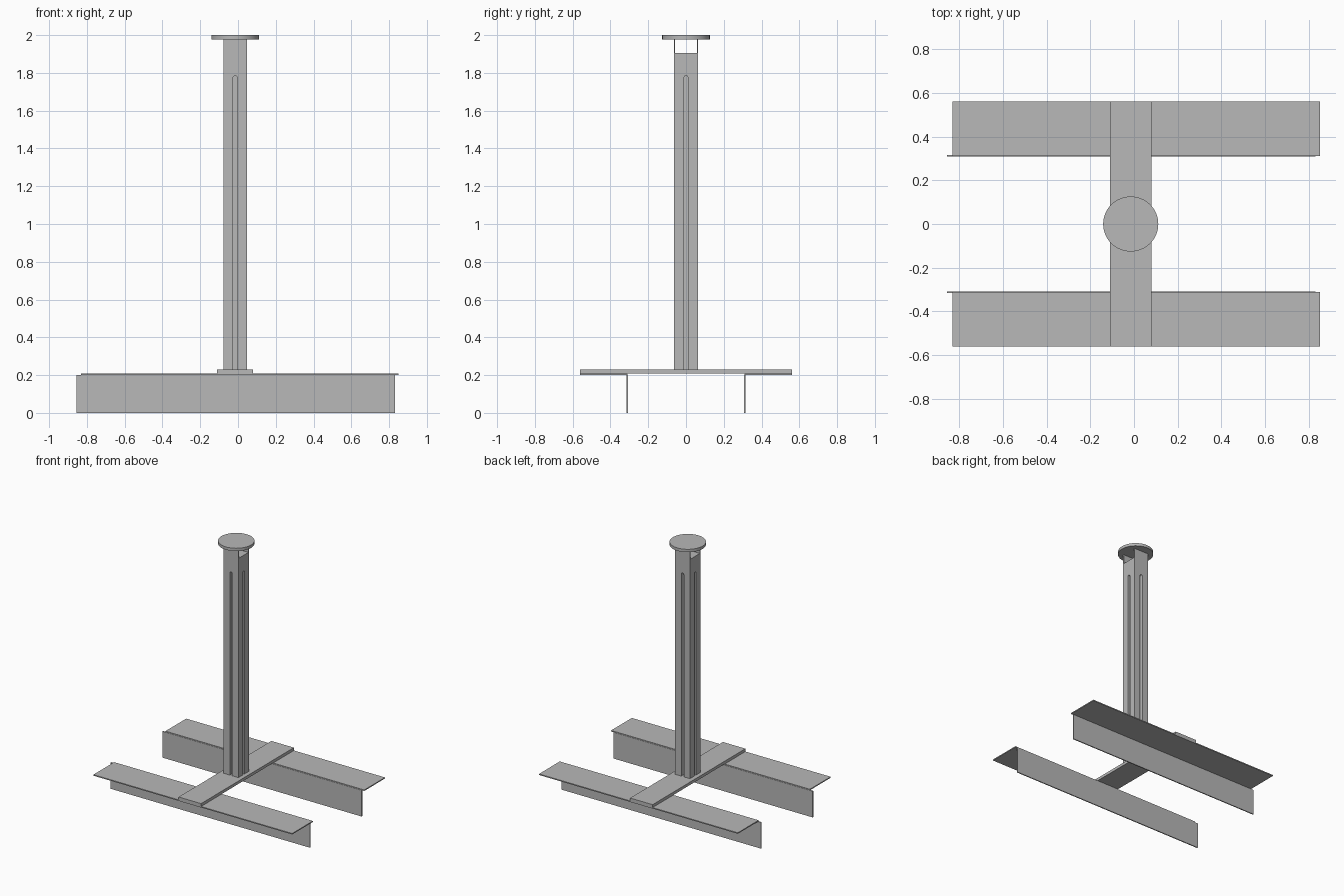
import bpy, bmesh, math
from mathutils import Matrix, Vector

cube = bpy.data.objects.get("Cube")
if cube:
    bpy.data.objects.remove(cube, do_unlink=True)

steel = bpy.data.materials.new("plain_grey")
steel.use_nodes = True
GREY = (0.48, 0.48, 0.48, 1)
steel.diffuse_color = GREY
steel.node_tree.nodes["Principled BSDF"].inputs["Base Color"].default_value = GREY


def finish(name, bm):
    bmesh.ops.recalc_face_normals(bm, faces=bm.faces)
    mesh = bpy.data.meshes.new(name)
    bm.to_mesh(mesh)
    bm.free()
    mesh.materials.append(steel)
    ob = bpy.data.objects.new(name, mesh)
    bpy.context.collection.objects.link(ob)
    return ob


def box(name, x, y, z):
    """Box from (low, high) pairs on each axis."""
    bm = bmesh.new()
    size = [b - a for a, b in (x, y, z)]
    mid = Vector([(a + b) / 2 for a, b in (x, y, z)])
    bmesh.ops.create_cube(bm, size=1, matrix=Matrix.Translation(mid) @ Matrix.Diagonal((*size, 1)))
    return finish(name, bm)


def slot_cutter(angle):
    """Round-topped slot, reaching into one side of the column."""
    r, top, inner, outer = 0.0105, 1.785, HALF - 0.03, HALF + 0.05
    arc = [math.pi * i / 12 for i in range(13)]
    outline = [(-r, 0.1), (r, 0.1)] + [(r * math.cos(a), top - r + r * math.sin(a)) for a in arc]
    bm = bmesh.new()
    face = bm.faces.new([bm.verts.new((u, -outer, z)) for u, z in outline])
    ext = bmesh.ops.extrude_face_region(bm, geom=[face])
    verts = [v for v in ext["geom"] if isinstance(v, bmesh.types.BMVert)]
    bmesh.ops.translate(bm, verts=verts, vec=(0, outer - inner, 0))
    bm.transform(Matrix.Translation((CX, 0, 0)) @ Matrix.Rotation(angle, 4, "Z"))
    return finish("slot_cutter", bm)


def cut(target, cutter):
    cutter.hide_render = True
    mod = target.modifiers.new("cut", "BOOLEAN")
    mod.operation, mod.solver, mod.object = "DIFFERENCE", "EXACT", cutter
    bpy.context.view_layer.objects.active = target
    bpy.ops.object.modifier_apply(modifier=mod.name)
    bpy.data.objects.remove(cutter, do_unlink=True)


CX, HALF = -0.015, 0.063   # column centre and half width

# Base rails: a top flange and an upright web, offset lengthwise
for side, s in (("front", -1), ("back", 1)):
    box(side + "_rail_flange", (-0.83, 0.85), sorted((s * 0.31, s * 0.56)), (0.2, 0.208))
    box(side + "_rail_web", (-0.855, 0.83), sorted((s * 0.308, s * 0.316)), (0, 0.2))

# Cross plate joining the rails
box("cross_plate", (-0.11, 0.08), (-0.56, 0.56), (0.208, 0.23))

# Column with a slot in each side and an open window under the cap
column = box("column", (CX - HALF, CX + HALF), (-HALF, HALF), (0.23, 1.978))
for i in range(4):
    cut(column, slot_cutter(i * math.pi / 2))
cut(column, box("window_cutter", (-0.3, 0.3), (-0.057, 0.057), (1.905, 2.1)))

# Round cap
bm = bmesh.new()
bmesh.ops.create_cone(bm, cap_ends=True, segments=64, radius1=0.126, radius2=0.126,
                      depth=0.022, matrix=Matrix.Translation((CX, 0, 1.989)))
cap = finish("round_cap", bm)
bpy.ops.object.select_all(action="DESELECT")
for ob in (cap, column):
    ob.select_set(True)
bpy.context.view_layer.objects.active = cap
bpy.ops.object.shade_smooth_by_angle(angle=math.radians(30))
